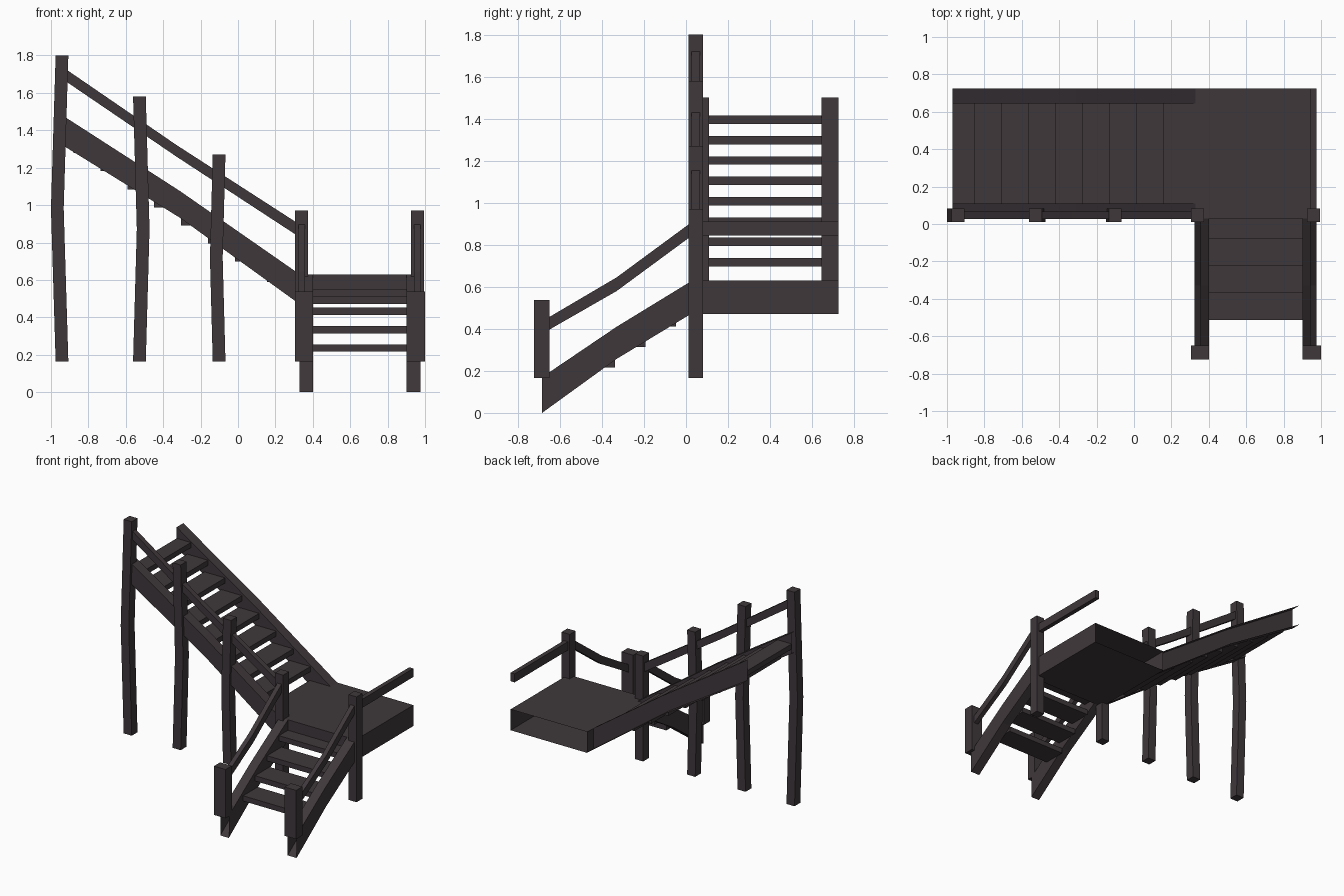
import bpy, bmesh

if "Cube" in bpy.data.objects:
    bpy.data.objects.remove(bpy.data.objects["Cube"])

wood = bpy.data.materials.new("dark_wood")
wood.diffuse_color = (0.050, 0.039, 0.044, 1)
wood.use_nodes = True
wood.node_tree.nodes["Principled BSDF"].inputs["Base Color"].default_value = wood.diffuse_color


def loft(name, rings, caps=(True, True), skip=()):
    """Skin a chain of four-point rings; skip leaves out sides, caps closes ends."""
    bm = bmesh.new()
    vs = [[bm.verts.new(p) for p in r] for r in rings]
    for a, b in zip(vs, vs[1:]):
        for i in range(4):
            if i not in skip:
                j = (i + 1) % 4
                bm.faces.new((a[i], a[j], b[j], b[i]))
    if caps[0]:
        bm.faces.new(vs[0][::-1])
    if caps[1]:
        bm.faces.new(vs[-1])
    bmesh.ops.recalc_face_normals(bm, faces=bm.faces)
    me = bpy.data.meshes.new(name)
    bm.to_mesh(me)
    bm.free()
    me.materials.append(wood)
    ob = bpy.data.objects.new(name, me)
    bpy.context.collection.objects.link(ob)
    return ob


def beam(name, axis, a, b, pts, caps=(True, True), skip=()):
    """Beam along x or y between widths a..b; pts = (position, low z, high z).
    Sides: 0 bottom, 1 face at b, 2 top, 3 face at a."""
    rings = []
    for p, lo, hi in pts:
        ring = [(a, lo), (b, lo), (b, hi), (a, hi)]
        rings.append([(p, w, z) if axis == "x" else (w, p, z) for w, z in ring])
    return loft(name, rings, caps, skip)


def post(name, x, y, w, d, z0, z1, bow=0.0):
    """Square post, optionally bowed sideways at mid height."""
    levels = [(z0, 0), ((z0 + z1) / 2, bow), (z1, 0)] if bow else [(z0, 0), (z1, 0)]
    rings = [[(x + o - w / 2, y - d / 2, z), (x + o + w / 2, y - d / 2, z),
              (x + o + w / 2, y + d / 2, z), (x + o - w / 2, y + d / 2, z)]
             for z, o in levels]
    return loft(name, rings)


# landing platform, open at the wall side
beam("landing", "y", 0.33, 0.975, [(0.03, 0.47, 0.63), (0.725, 0.47, 0.63)],
     caps=(True, False))

# upper flight stringers, open at the top end; wall side open on the back one
upper = [(0.33, 0.47, 0.63), (-0.31, 0.932, 1.075), (-0.97, 1.34, 1.50)]
beam("upper_front_stringer", "x", 0.03, 0.11, upper, caps=(True, False))
beam("upper_back_stringer", "x", 0.645, 0.725, upper, caps=(True, False), skip=(1,))

# upper flight treads
for i in range(9):
    front = -0.85 + 0.1443 * i
    top = 1.415 - 0.0968 * i
    if i == 8:
        front, top = 0.33, 0.63
    back = max(-0.97, front - 0.175)
    beam(f"upper_tread_{i + 1}", "x", 0.11, 0.645,
         [(back, top - 0.04, top), (front, top - 0.04, top)])

# lower flight stringers, open at the foot
lower = [(-0.685, 0.0, 0.17), (-0.33, 0.257, 0.41), (0.03, 0.475, 0.63)]
for side, a, b in (("left", 0.33, 0.402), ("right", 0.90, 0.975)):
    beam(f"lower_{side}_stringer", "y", a, b, lower, caps=(False, True))

# lower flight treads
for i in range(4):
    front = -0.512 + 0.1445 * i
    top = 0.256 + 0.098 * i
    beam(f"lower_tread_{i + 1}", "y", 0.402, 0.90,
         [(front, top - 0.04, top), (min(0.03, front + 0.175), top - 0.04, top)])

# bowed posts of the upper flight
for i, (x, z1, bow) in enumerate([(-0.941, 1.80, -0.025), (-0.527, 1.58, 0.02),
                                  (-0.101, 1.27, -0.015)]):
    post(f"upper_post_{i + 1}", x, 0.047, 0.068, 0.07, 0.165, z1, bow)

# landing posts and bottom newel posts
for side, x, xn in (("left", 0.339, 0.353), ("right", 0.96, 0.95)):
    post(f"landing_post_{side}", x, 0.047, 0.068, 0.07, 0.165, 0.97)
    post(f"newel_post_{side}", xn, -0.687, 0.098, 0.075, 0.165, 0.538)

# handrails
beam("upper_handrail", "x", 0.027, 0.067,
     [(-0.94, 1.675, 1.74), (-0.33, 1.26, 1.322), (0.335, 0.825, 0.893)])
for side, a in (("left", 0.324), ("right", 0.941)):
    beam(f"lower_handrail_{side}", "y", a, a + 0.035,
         [(-0.67, 0.385, 0.445), (-0.33, 0.58, 0.645), (0.03, 0.845, 0.91)])
beam("landing_handrail", "y", 0.941, 0.975,
     [(0.05, 0.845, 0.91), (0.725, 0.845, 0.91)])
